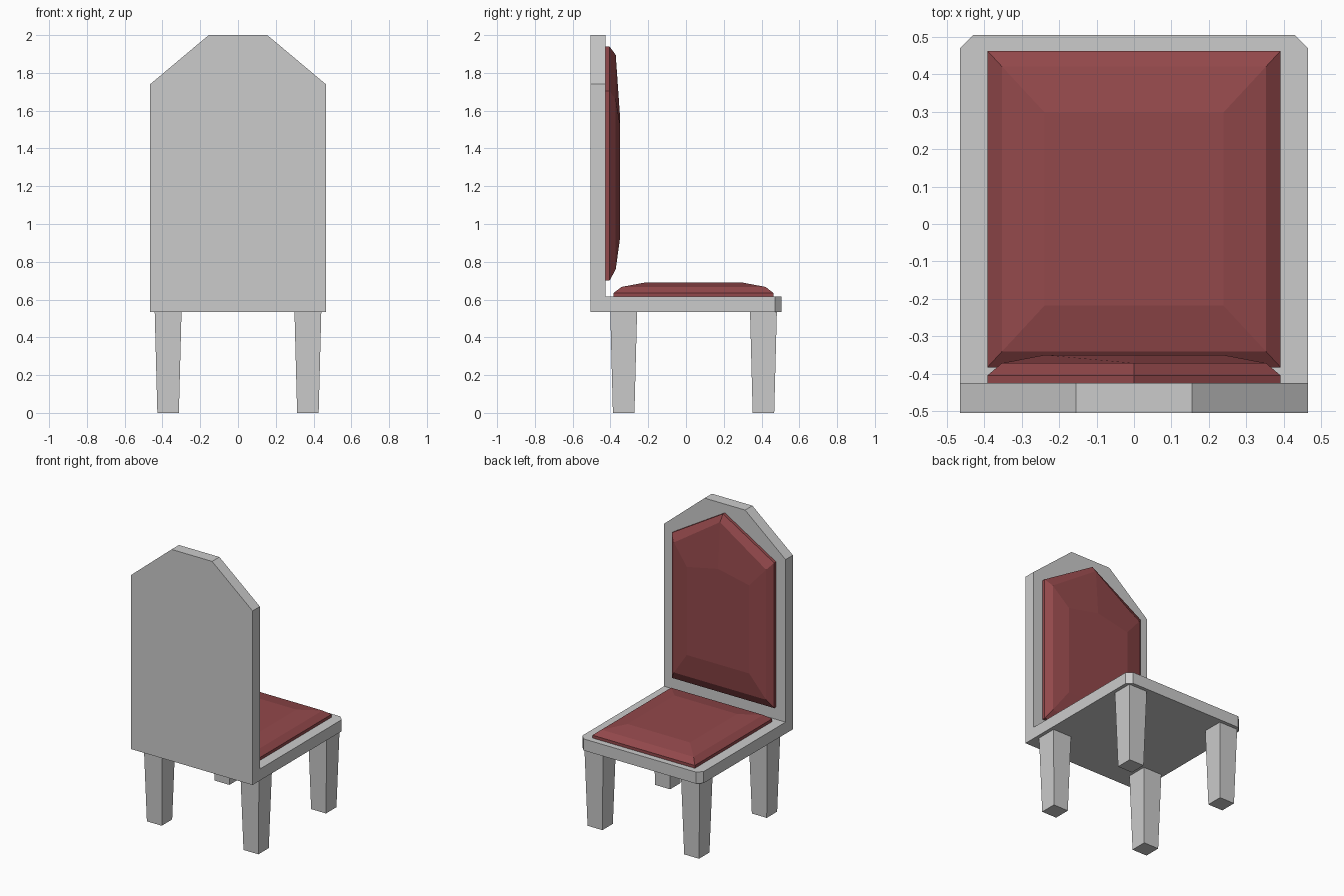
import bpy, bmesh

if "Cube" in bpy.data.objects:
    bpy.data.objects.remove(bpy.data.objects["Cube"])

fabric = bpy.data.materials.new("fabric")
fabric.diffuse_color = (0.29, 0.065, 0.07, 1)
fabric.use_nodes = True
fabric.node_tree.nodes["Principled BSDF"].inputs["Base Color"].default_value = fabric.diffuse_color


def loft(name, rings, mat=None):
    """Solid skinned through matching rings of points, capped at both ends."""
    bm = bmesh.new()
    loops = [[bm.verts.new(p) for p in ring] for ring in rings]
    n = len(loops[0])
    for a, b in zip(loops, loops[1:]):
        for i in range(n):
            j = (i + 1) % n
            bm.faces.new((a[i], a[j], b[j], b[i]))
    bm.faces.new(loops[0])
    bm.faces.new(loops[-1])
    bmesh.ops.recalc_face_normals(bm, faces=bm.faces)
    me = bpy.data.meshes.new(name)
    bm.to_mesh(me)
    bm.free()
    if mat:
        me.materials.append(mat)
    ob = bpy.data.objects.new(name, me)
    bpy.context.collection.objects.link(ob)
    return ob


def rect(x0, x1, y0, y1, z):
    return [(x0, y0, z), (x1, y0, z), (x1, y1, z), (x0, y1, z)]


# Seat board with clipped front corners
seat = [(-.465, -.425), (.465, -.425), (.465, .47), (.43, .505), (-.43, .505), (-.465, .47)]
loft("seat", [[(x, y, z) for x, y in seat] for z in (.535, .615)])

# Back board with sloped shoulders
back = [(-.465, .535), (.465, .535), (.465, 1.74), (.155, 2), (-.155, 2), (-.465, 1.74)]
loft("backrest", [[(x, y, z) for x, z in back] for y in (-.505, -.425)])

# Tapered legs
for yname, y in (("back", -.33), ("front", .41)):
    for xname, x in (("left", -.37), ("right", .37)):
        loft(f"{yname}_{xname}_leg",
             [rect(x - r, x + r, y - r, y + r, z) for r, z in ((.057, 0), (.071, .535))])

# Seat cushion, domed in steps
loft("seat_cushion",
     [rect(-.392 * s, .392 * s, .04 - .423 * s, .04 + .423 * s, z)
      for s, z in ((1, .615), (1, .635), (.9, .667), (.61, .69))], fabric)

# Back cushion, pointed outline: half width, bottom, shoulder, peak, depth
loft("back_cushion",
     [[(-w, y, b), (w, y, b), (w, y, sh), (0, y, p), (-w, y, sh)]
      for w, b, sh, p, y in ((.392, .70, 1.705, 1.94, -.425),
                             (.392, .70, 1.705, 1.94, -.405),
                             (.353, .76, 1.66, 1.895, -.372),
                             (.239, .92, 1.53, 1.58, -.35))], fabric)
